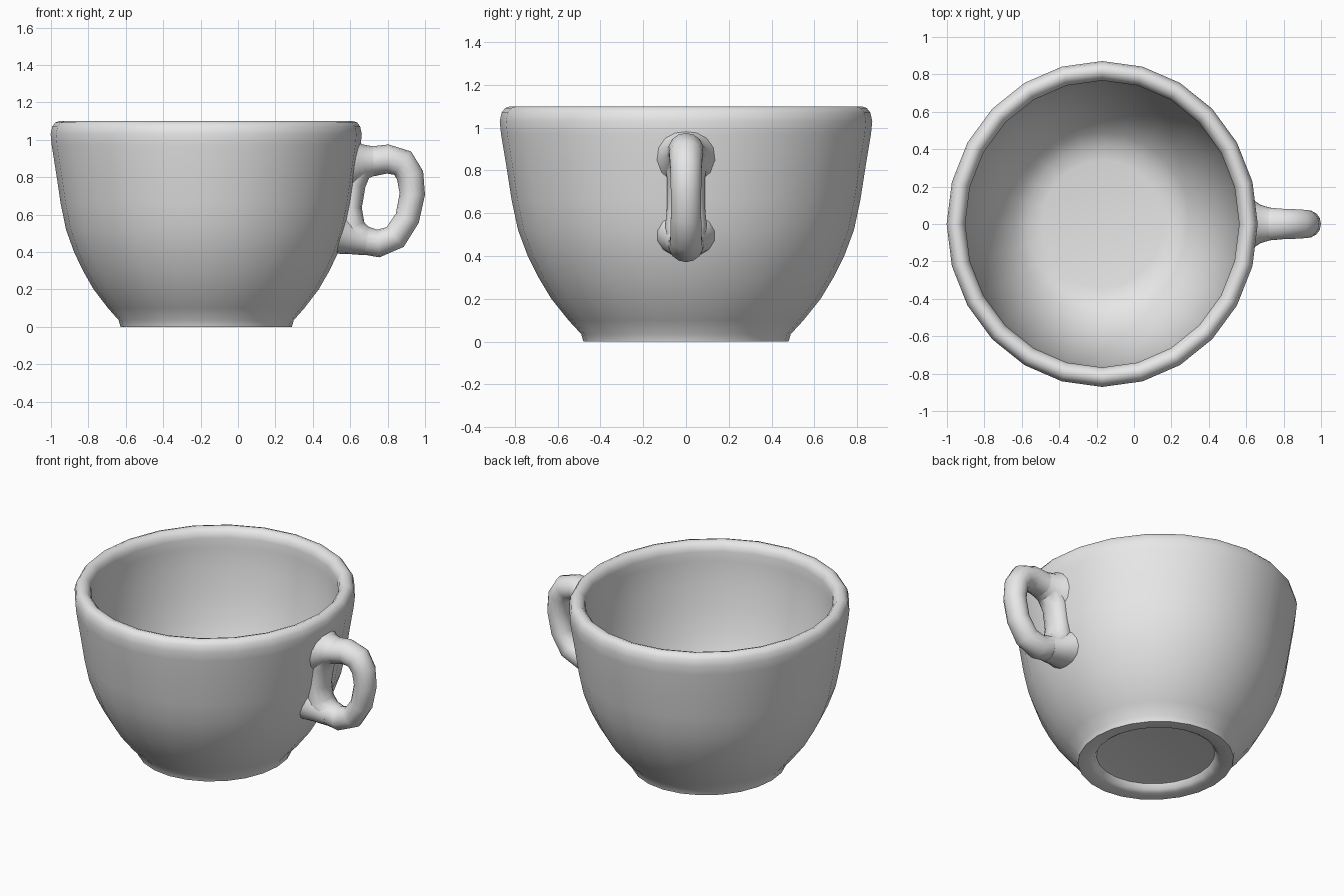
import bpy
import bmesh
from math import sin, cos, pi, radians
from mathutils import Vector

cube = bpy.data.objects.get("Cube")
if cube:
    bpy.data.objects.remove(cube, do_unlink=True)

CUP_X = -0.17      # cup axis
SQUASH = 0.955     # cup is slightly narrower along x
SIDES = 24

ceramic = bpy.data.materials.new("grey ceramic")
ceramic.use_nodes = True
ceramic.diffuse_color = (0.8, 0.8, 0.8, 1)
ceramic.node_tree.nodes["Principled BSDF"].inputs["Base Color"].default_value = (0.8, 0.8, 0.8, 1)


def finish(bm, name, angle):
    bmesh.ops.recalc_face_normals(bm, faces=bm.faces)
    mesh = bpy.data.meshes.new(name)
    bm.to_mesh(mesh)
    bm.free()
    mesh.materials.append(ceramic)
    obj = bpy.data.objects.new(name, mesh)
    bpy.context.collection.objects.link(obj)
    bpy.ops.object.select_all(action="DESELECT")
    obj.select_set(True)
    bpy.context.view_layer.objects.active = obj
    bpy.ops.object.shade_smooth_by_angle(angle=radians(angle))
    return obj


def bridge(bm, a, b):
    n = len(a)
    for i in range(n):
        j = (i + 1) % n
        bm.faces.new((a[i], a[j], b[j], b[i]))


def lathe(name, profile):
    """Turn a (radius, height) profile and close both ends with flat discs."""
    bm = bmesh.new()
    rings = []
    for r, z in profile:
        rings.append([bm.verts.new((CUP_X + SQUASH * r * cos(2 * pi * i / SIDES),
                                    r * sin(2 * pi * i / SIDES), z))
                      for i in range(SIDES)])
    for a, b in zip(rings, rings[1:]):
        bridge(bm, a, b)
    bm.faces.new(rings[0])
    bm.faces.new(rings[-1])
    return finish(bm, name, 50)


def sweep(name, path, closed, sides=14):
    """Sweep an oval along (x, z, half thickness, half width) stations in the xz plane."""
    bm = bmesh.new()
    rings = []
    n = len(path)
    for k, (x, z, t, w) in enumerate(path):
        p = path[(k - 1) % n] if closed else path[max(k - 1, 0)]
        q = path[(k + 1) % n] if closed else path[min(k + 1, n - 1)]
        tangent = Vector((q[0] - p[0], 0, q[1] - p[1])).normalized()
        normal = Vector((-tangent.z, 0, tangent.x))
        ring = []
        for i in range(sides):
            a = 2 * pi * i / sides
            ring.append(bm.verts.new(Vector((x, 0, z)) + normal * t * cos(a)
                                     + Vector((0, w * sin(a), 0))))
        rings.append(ring)
    for a, b in zip(rings, rings[1:]):
        bridge(bm, a, b)
    if closed:
        bridge(bm, rings[-1], rings[0])
    else:
        bm.faces.new(rings[0])
        bm.faces.new(rings[-1])
    return finish(bm, name, 60)


# Cup: recessed underside, foot ring, outer wall, rounded rim, inner wall, floor
lathe("cup_body", [
    (0.34, 0.05), (0.365, 0.045), (0.38, 0.015), (0.405, 0.0), (0.48, 0.0),
    (0.49, 0.035), (0.55, 0.10), (0.63, 0.20), (0.69, 0.30), (0.74, 0.40),
    (0.785, 0.52), (0.815, 0.66), (0.84, 0.82), (0.865, 0.97), (0.871, 1.03),
    (0.862, 1.07), (0.845, 1.092), (0.82, 1.10), (0.795, 1.092), (0.775, 1.07),
    (0.767, 1.04), (0.768, 0.98), (0.755, 0.84), (0.73, 0.68), (0.695, 0.53),
    (0.64, 0.38), (0.57, 0.26), (0.49, 0.17), (0.42, 0.125), (0.34, 0.11),
])

# Handle: closed loop whose inner side is sunk into the cup wall
sweep("handle", [
    (0.64, 0.87, 0.09, 0.105), (0.72, 0.885, 0.08, 0.09), (0.80, 0.897, 0.078, 0.083),
    (0.88, 0.875, 0.077, 0.08), (0.92, 0.81, 0.073, 0.075), (0.932, 0.71, 0.068, 0.073),
    (0.905, 0.58, 0.066, 0.073), (0.84, 0.48, 0.07, 0.075), (0.75, 0.445, 0.074, 0.08),
    (0.66, 0.465, 0.08, 0.088), (0.595, 0.53, 0.085, 0.10), (0.60, 0.64, 0.062, 0.09),
    (0.612, 0.76, 0.07, 0.09),
], True)

# Flared collars that blend the handle into the wall
sweep("upper_collar", [
    (0.595, 0.875, 0.145, 0.15), (0.645, 0.88, 0.115, 0.125),
    (0.675, 0.882, 0.093, 0.105), (0.73, 0.887, 0.078, 0.088),
], False)
sweep("lower_collar", [
    (0.525, 0.505, 0.12, 0.15), (0.58, 0.485, 0.10, 0.125),
    (0.62, 0.473, 0.087, 0.105), (0.69, 0.457, 0.076, 0.085),
], False)
